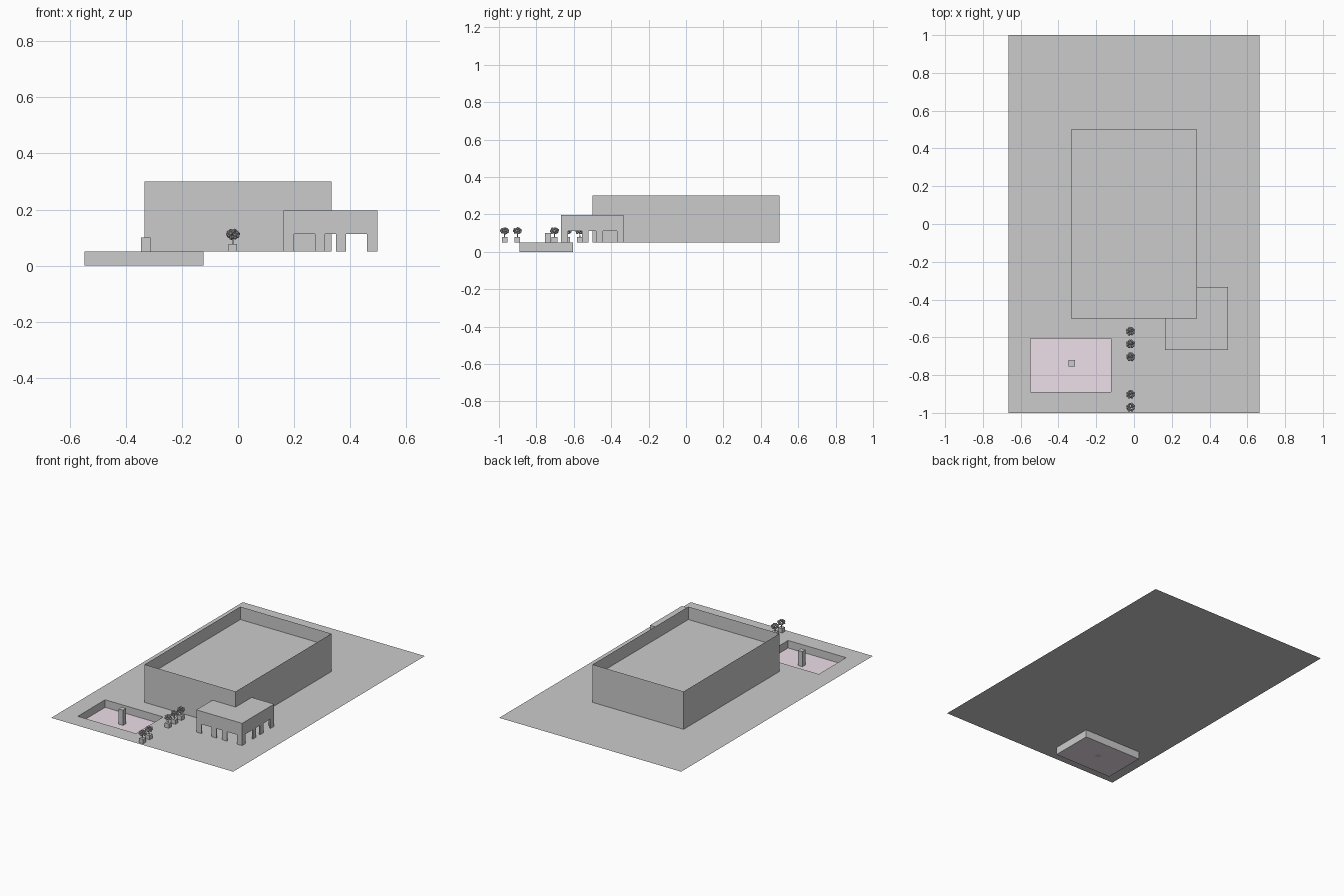
import bpy, bmesh, math, random
from mathutils import Matrix, Vector

if "Cube" in bpy.data.objects:
    bpy.data.objects.remove(bpy.data.objects["Cube"])

random.seed(4)
G = 0.05  # ground level


def finish(bm, name, mat=None):
    me = bpy.data.meshes.new(name)
    bm.to_mesh(me)
    bm.free()
    ob = bpy.data.objects.new(name, me)
    bpy.context.collection.objects.link(ob)
    if mat:
        me.materials.append(mat)
    return ob


def quad(bm, *pts):
    return bm.faces.new([bm.verts.new(p) for p in pts])


def flat(bm, x0, x1, y0, y1, z):
    return quad(bm, (x0, y0, z), (x1, y0, z), (x1, y1, z), (x0, y1, z))


def ring(bm, x0, x1, y0, y1, z0, z1, inward=False):
    c = [(x0, y0), (x1, y0), (x1, y1), (x0, y1)]
    for i in range(4):
        a, b = c[i], c[(i + 1) % 4]
        if inward:
            a, b = b, a
        quad(bm, (*a, z0), (*b, z0), (*b, z1), (*a, z1))


def box(bm, cx, cy, z0, w, d, h):
    m = Matrix.Translation((cx, cy, z0 + h / 2)) @ Matrix.Diagonal((w, d, h, 1))
    bmesh.ops.create_cube(bm, size=1, matrix=m)


# Ground sheet with a rectangular opening for the pool
X0, X1, Y0, Y1 = -0.547, -0.123, -0.89, -0.605
bm = bmesh.new()
flat(bm, -0.665, 0.665, Y1, 1, G)
flat(bm, -0.665, 0.665, -1, Y0, G)
flat(bm, -0.665, X0, Y0, Y1, G)
flat(bm, X1, 0.665, Y0, Y1, G)
finish(bm, "ground")

# Sunken pool walls and tinted floor
bm = bmesh.new()
ring(bm, X0, X1, Y0, Y1, 0, G, inward=True)
finish(bm, "pool_walls")
pink = bpy.data.materials.new("pool_tint")
pink.diffuse_color = (0.85, 0.74, 0.82, 1)
pink.use_nodes = True
pink.node_tree.nodes["Principled BSDF"].inputs["Base Color"].default_value = pink.diffuse_color
bm = bmesh.new()
flat(bm, X0, X1, Y0, Y1, 0)
finish(bm, "pool_floor", pink)

# Pillar standing in the pool
bm = bmesh.new()
box(bm, -0.329, -0.737, 0, 0.033, 0.033, 0.10)
finish(bm, "pool_pillar")

# Main hall: thin walls rising past a recessed flat roof
bm = bmesh.new()
ring(bm, -0.333, 0.333, -0.5, 0.5, G, 0.30)
finish(bm, "hall_walls")
bm = bmesh.new()
flat(bm, -0.333, 0.333, -0.5, 0.5, 0.215)
finish(bm, "hall_roof")

# Entrance pavilion: the same three-opening facade turned onto four sides
H, TOP, DOOR, THICK = 0.167, 0.197, 0.112, 0.007
centre = Vector((0.33, -0.5, 0))
outline = [(-H, TOP), (-H, G)]
for a, b in [(-0.130, -0.055), (-0.02, 0.02), (0.055, 0.130)]:
    outline += [(a, G), (a, DOOR), (b, DOOR), (b, G)]
outline += [(H, G), (H, TOP)]
for i, side in enumerate(("front", "right", "back", "left")):
    bm = bmesh.new()
    face = bm.faces.new([bm.verts.new((x, -H, z)) for x, z in outline])
    ext = bmesh.ops.extrude_face_region(bm, geom=[face], use_keep_orig=True)
    moved = [v for v in ext["geom"] if isinstance(v, bmesh.types.BMVert)]
    bmesh.ops.translate(bm, verts=moved, vec=(0, THICK, 0))
    bmesh.ops.recalc_face_normals(bm, faces=bm.faces)
    bm.transform(Matrix.Translation(centre) @ Matrix.Rotation(i * math.pi / 2, 4, 'Z'))
    finish(bm, "pavilion_wall_" + side)
bm = bmesh.new()
flat(bm, 0.163, 0.497, -0.667, -0.333, TOP)
finish(bm, "pavilion_roof")

# Potted trees in a row: planter, trunk and a clumpy crown
TX = -0.018
for i, y in enumerate((-0.97, -0.902, -0.703, -0.635, -0.568)):
    bm = bmesh.new()
    box(bm, TX, y, G, 0.03, 0.03, 0.028)
    finish(bm, f"planter_{i}")
    bm = bmesh.new()
    bmesh.ops.create_cone(bm, segments=6, radius1=0.003, radius2=0.002, depth=0.03,
                          cap_ends=True, matrix=Matrix.Translation((TX, y, 0.09)))
    finish(bm, f"trunk_{i}")
    bm = bmesh.new()
    for k in range(18):
        ang = k * 2.4
        h = 1 - 2 * (k + 0.5) / 18
        r = math.sqrt(1 - h * h)
        p = Vector((TX + 0.019 * r * math.cos(ang), y + 0.019 * r * math.sin(ang), 0.112 + 0.014 * h))
        m = Matrix.Translation(p) @ Matrix.Rotation(random.uniform(0, 3), 4, 'X')
        bmesh.ops.create_icosphere(bm, subdivisions=1, radius=random.uniform(0.006, 0.008), matrix=m)
    finish(bm, f"crown_{i}")
